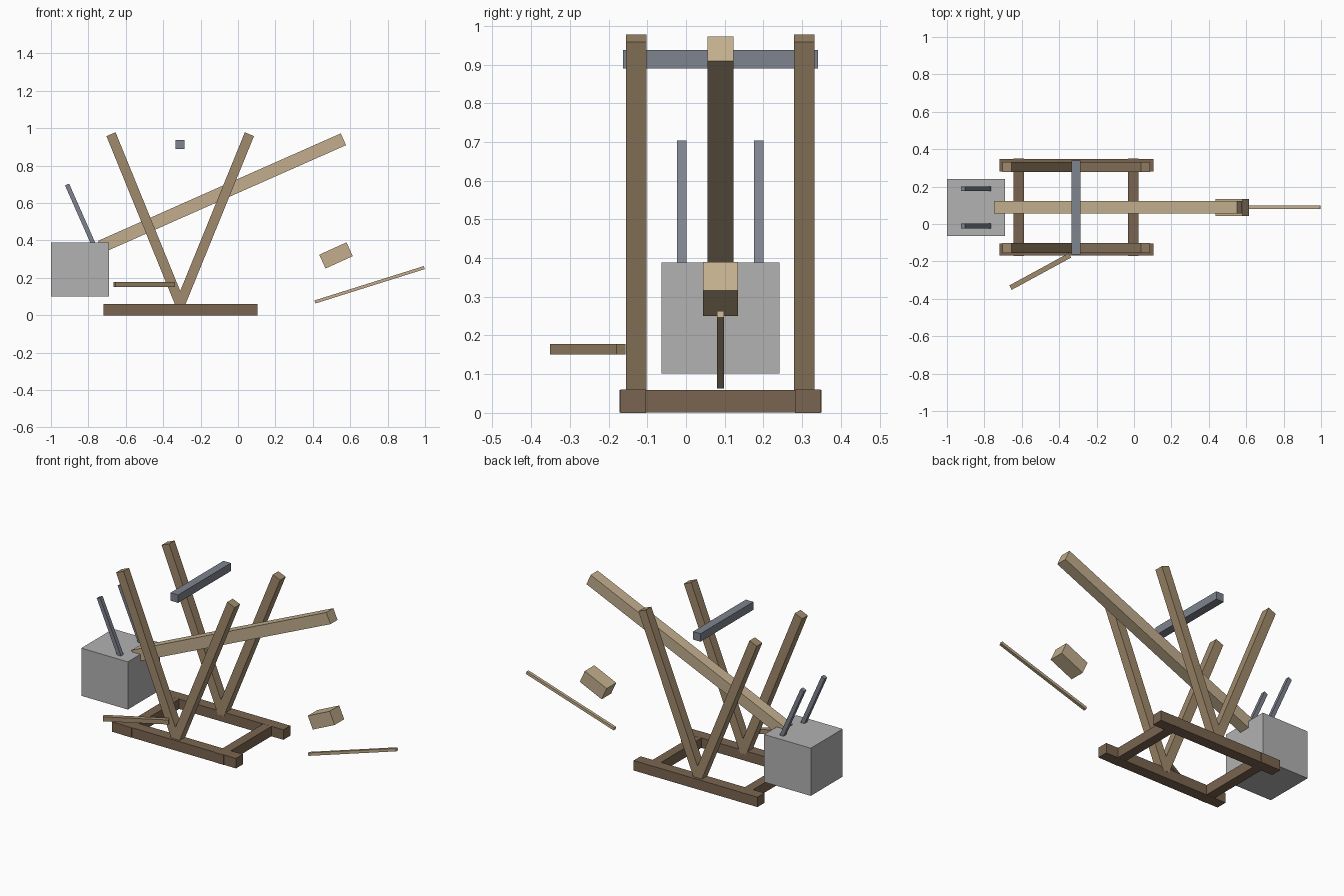
import bpy
import math
from mathutils import Matrix, Vector

if "Cube" in bpy.data.objects:
    bpy.data.objects.remove(bpy.data.objects["Cube"])


def material(name, rgb):
    # sRGB 0-255 to linear
    lin = [((c / 255 + 0.055) / 1.055) ** 2.4 for c in rgb]
    m = bpy.data.materials.new(name)
    m.diffuse_color = (*lin, 1)
    m.use_nodes = True
    m.node_tree.nodes["Principled BSDF"].inputs["Base Color"].default_value = m.diffuse_color
    return m


DARK_WOOD = material("dark wood", (122, 101, 80))
WOOD = material("mid wood", (160, 138, 108))
PALE_WOOD = material("pale wood", (194, 174, 141))
STONE = material("grey stone", (178, 178, 178))
IRON = material("slate iron", (126, 131, 142))


def box(name, center, size, mat, tilt=0.0, yaw=0.0):
    """Box with its x axis raised by tilt and turned by yaw (degrees)."""
    bpy.ops.mesh.primitive_cube_add(size=1)
    ob = bpy.context.object
    ob.name = name
    rot = Matrix.Rotation(math.radians(yaw), 4, 'Z') @ Matrix.Rotation(math.radians(-tilt), 4, 'Y')
    ob.data.transform(Matrix.Translation(center) @ rot @ Matrix.Diagonal((*size, 1)))
    ob.data.materials.append(mat)
    return ob


def beam(name, a, b, depth, thick, mat):
    """Beam between two points in a plane of constant y."""
    a, b = Vector(a), Vector(b)
    d = b - a
    return box(name, (a + b) / 2, (d.length, depth, thick), mat,
               tilt=math.degrees(math.atan2(d.z, d.x)))


MID = 0.089  # centre line of the frame

# Base frame
for side, y in (("front", -0.136), ("back", 0.315)):
    box(f"{side}_rail", (-0.3075, y, 0.03), (0.825, 0.066, 0.06), DARK_WOOD)
for side, x in (("left", -0.617), ("right", -0.003)):
    box(f"{side}_crosspiece", (x, MID, 0.03), (0.056, 0.521, 0.059), DARK_WOOD)

# V-shaped pairs of legs
for side, y in (("front", -0.128), ("back", 0.305)):
    for lean, s in (("left", -1), ("right", 1)):
        beam(f"{side}_{lean}_leg", (-0.309 - s * 0.006, y, 0.045),
             (-0.309 + s * 0.37, y, 0.968), 0.053, 0.053, WOOD)

# Axle bar
box("axle", (-0.31, MID, 0.914), (0.05, 0.503, 0.048), IRON)

# Throwing arm
beam("throwing_arm", (-0.735, MID, 0.366), (0.5635, MID, 0.941), 0.067, 0.069, PALE_WOOD)

# Counterweight and its hanging rods
box("counterweight", (-0.845, MID, 0.245), (0.31, 0.304, 0.287), STONE)
for side, y in (("front", -0.011), ("back", 0.188)):
    beam(f"{side}_hanger", (-0.773, y, 0.38), (-0.914, y, 0.699), 0.025, 0.024, IRON)

# Loose sling block and stick
box("sling_block", (0.524, MID, 0.32), (0.16, 0.091, 0.081), PALE_WOOD, tilt=24.5)
box("sling_stick", (0.7035, MID, 0.163), (0.613, 0.018, 0.017), PALE_WOOD, tilt=17.45)

# Side handle
box("side_handle", (-0.5015, -0.254, 0.164), (0.361, 0.027, 0.027), WOOD, yaw=28.5)
